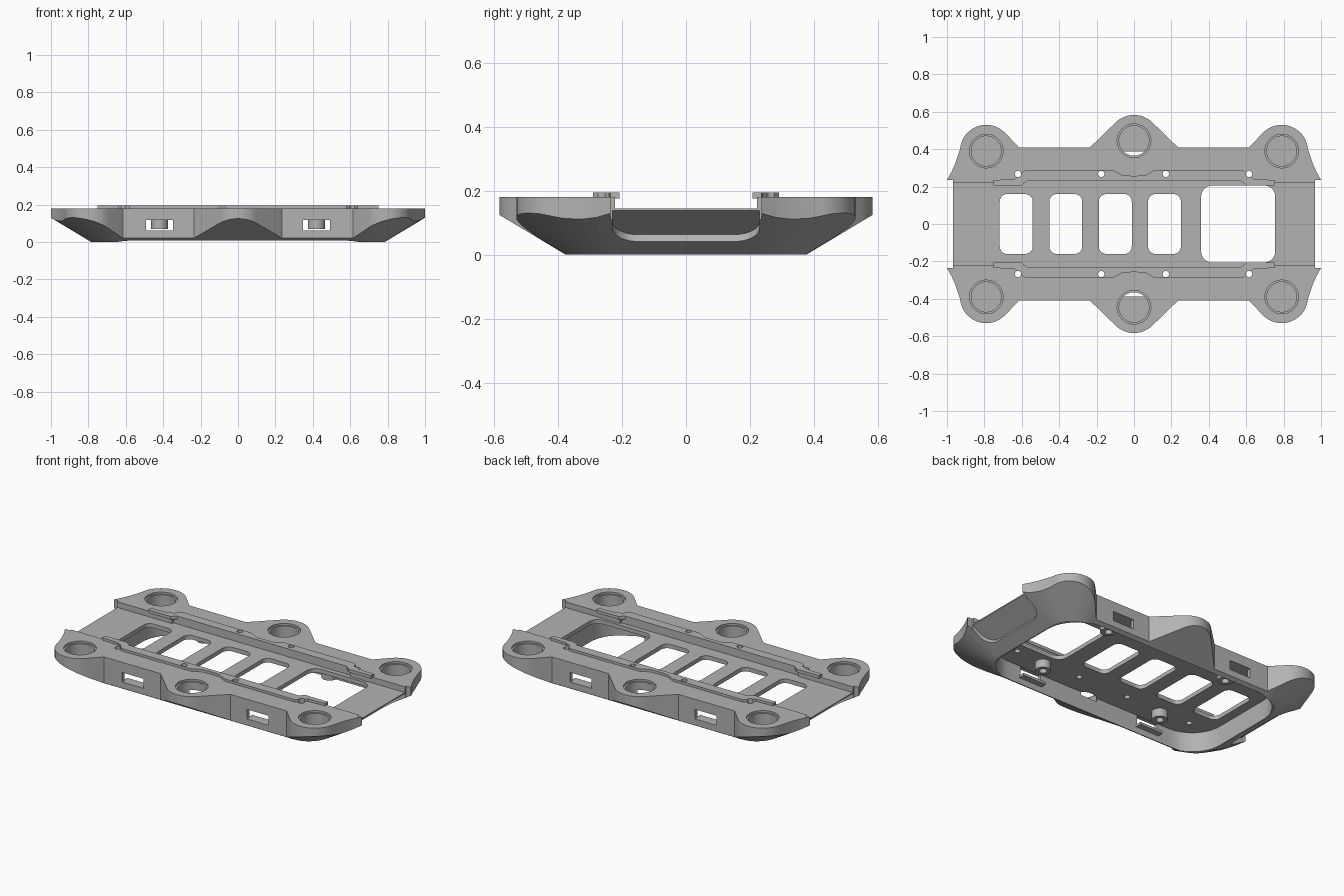
import bpy, bmesh
from math import cos, sin, pi, radians, atan
from mathutils import Matrix, Vector

if "Cube" in bpy.data.objects:
    bpy.data.objects.remove(bpy.data.objects["Cube"])

grey = bpy.data.materials.new("plain grey")
grey.use_nodes = True
COLOUR = (0.45, 0.45, 0.45, 1)
grey.diffuse_color = COLOUR
grey.node_tree.nodes["Principled BSDF"].inputs["Base Color"].default_value = COLOUR

SLOPE = 0.6          # rise of the flared underside per unit outward
TOP, FLOOR, CEILING = 0.18, 0.145, 0.12
SIDES = (-1, 1)


def arc(cx, cy, r, start, end, n=16):
    angles = [radians(start + (end - start) * i / n) for i in range(n + 1)]
    return [(cx + r * cos(a), cy + r * sin(a)) for a in angles]


def round_rect(hx, hy, r, cx=0, cy=0, n=10):
    pts = []
    for i, (sx, sy) in enumerate([(1, 1), (-1, 1), (-1, -1), (1, -1)]):
        pts += arc(cx + sx * (hx - r), cy + sy * (hy - r), r, 90 * i, 90 * i + 90, n)
    return pts


def loft(name, rings, matrix=None):
    """Solid through a bottom and a top ring, each given as (points, z)."""
    bm = bmesh.new()
    low, high = [[bm.verts.new((x, y, z)) for x, y in pts] for pts, z in rings]
    bm.faces.new(low)
    bm.faces.new(high)
    for i in range(len(low)):
        j = (i + 1) % len(low)
        bm.faces.new((low[i], low[j], high[j], high[i]))
    bmesh.ops.recalc_face_normals(bm, faces=bm.faces)
    if matrix:
        bm.transform(matrix)
    mesh = bpy.data.meshes.new(name)
    bm.to_mesh(mesh)
    bm.free()
    mesh.materials.append(grey)
    obj = bpy.data.objects.new(name, mesh)
    bpy.context.collection.objects.link(obj)
    return obj


def prism(name, pts, z0, z1, matrix=None):
    return loft(name, [(pts, z0), (pts, z1)], matrix)


def rect(x0, x1, y0, y1):
    return [(x0, y0), (x1, y0), (x1, y1), (x0, y1)]


def disc(x, y, r, n=32):
    return arc(x, y, r, 0, 360, n)[:-1]


def boolean(target, operation, cutter):
    mod = target.modifiers.new(operation, 'BOOLEAN')
    mod.operation, mod.solver, mod.object = operation, 'EXACT', cutter
    bpy.context.view_layer.objects.active = target
    bpy.ops.object.modifier_apply(modifier=mod.name)
    bpy.data.objects.remove(cutter)


def finish(obj):
    bpy.ops.object.select_all(action='DESELECT')
    obj.select_set(True)
    bpy.context.view_layer.objects.active = obj
    bpy.ops.object.shade_smooth_by_angle(angle=radians(25))


# Outline: one quarter, mirrored in x and y
quarter = [(0.967, 0.235), (1.0, 0.235), (0.975, 0.28), (0.955, 0.325)]
quarter += arc(0.79, 0.39, 0.14, 5, 135)
quarter += [(0.615, 0.41), (0.235, 0.41)]
quarter += arc(0, 0.443, 0.14, 48, 90, 8)
half = quarter + [(-x, y) for x, y in reversed(quarter[:-1])]
outline = half + [(-x, -y) for x, y in half]
body = prism("case_body", outline, -0.05, TOP)

# Flared underside
spread = 0.25 / SLOPE
boolean(body, 'INTERSECT', loft("flare", [
    (round_rect(0.785, 0.375, 0.15), 0),
    (round_rect(0.785 + spread, 0.375 + spread, 0.15 + spread), 0.25)]))

# Long channel in the top, a little wider between the rails
boolean(body, 'DIFFERENCE', prism("channel", rect(-1.1, 1.1, -0.222, 0.222), FLOOR, 0.3))
boolean(body, 'DIFFERENCE', prism("channel_mid", rect(-0.6, 0.6, -0.235, 0.235), FLOOR, 0.3))

# Hollow underside
boolean(body, 'DIFFERENCE', prism("cavity", round_rect(0.775, 0.387, 0.2), -0.1, CEILING))

# Rounded openings through the plate
for cx in (-0.63, -0.365, -0.1, 0.163):
    boolean(body, 'DIFFERENCE', prism("slot", round_rect(0.088, 0.16, 0.04, cx), 0.05, 0.3))
boolean(body, 'DIFFERENCE', prism("large_slot", round_rect(0.198, 0.206, 0.06, 0.557), 0.05, 0.3))

# Stepped round sockets
for sy in SIDES:
    for x, y in [(-0.79, 0.39), (0, 0.445), (0.79, 0.39)]:
        boolean(body, 'DIFFERENCE', prism("socket", disc(x, sy * y, 0.08, 40), 0.1, 0.3))
        boolean(body, 'DIFFERENCE', prism("socket_rim", disc(x, sy * y, 0.09, 40), 0.168, 0.3))

# Windows in the long walls
for sx in SIDES:
    for sy in SIDES:
        y0, y1 = sorted((sy * 0.36, sy * 0.5))
        boolean(body, 'DIFFERENCE', prism(
            "window", rect(sx * 0.42 - 0.072, sx * 0.42 + 0.072, y0, y1), 0.06, 0.118))

# Shallow pockets in the sloping ends, under the lip of the plate
tilt = Matrix.Translation((0.97, 0, 0.14)) @ Matrix.Rotation(-atan(SLOPE), 4, 'Y')
for turn in (0, pi):
    boolean(body, 'DIFFERENCE', prism(
        "end_pocket", round_rect(0.35, 0.23, 0.08, 0.2), -0.2, 0,
        Matrix.Rotation(turn, 4, 'Z') @ tilt))

# Raised rails beside the channel, bowed inward at the middle socket
right_half = [(0, 0.257), (0.06, 0.26), (0.11, 0.288), (0.58, 0.29),
              (0.64, 0.24), (0.75, 0.235), (0.75, 0.207), (0.6, 0.207), (0.57, 0.232)]
rail_pts = right_half + [(-x, y) for x, y in reversed(right_half[1:])]
rails = []
for sy, side in zip(SIDES, ("front", "back")):
    rails.append(prism(side + "_rail", [(x, sy * y) for x, y in rail_pts], TOP - 0.004, 0.195))

# Small screw holes through rails and body
for sy, rail in zip(SIDES, rails):
    for x in (-0.62, -0.175, 0.17, 0.615):
        for part in (body, rail):
            boolean(part, 'DIFFERENCE', prism("screw_hole", disc(x, sy * 0.268, 0.017, 16), 0.05, 0.3))
    finish(rail)
finish(body)

# Screw posts under the plate, and a ledge inside each window
for sx, end in zip(SIDES, ("right", "left")):
    for sy, side in zip(SIDES, ("front", "back")):
        x, y = sx * 0.42, sy * 0.28
        post = prism(f"{side}_{end}_post", disc(x, y, 0.045), 0.07, CEILING + 0.005)
        boolean(post, 'DIFFERENCE', prism("bore", disc(x, y, 0.022, 20), 0.0, 0.11))
        finish(post)
        y0, y1 = sorted((sy * 0.35, sy * 0.392))
        prism(f"{side}_{end}_window_ledge", rect(x - 0.08, x + 0.08, y0, y1), 0.045, 0.06)
